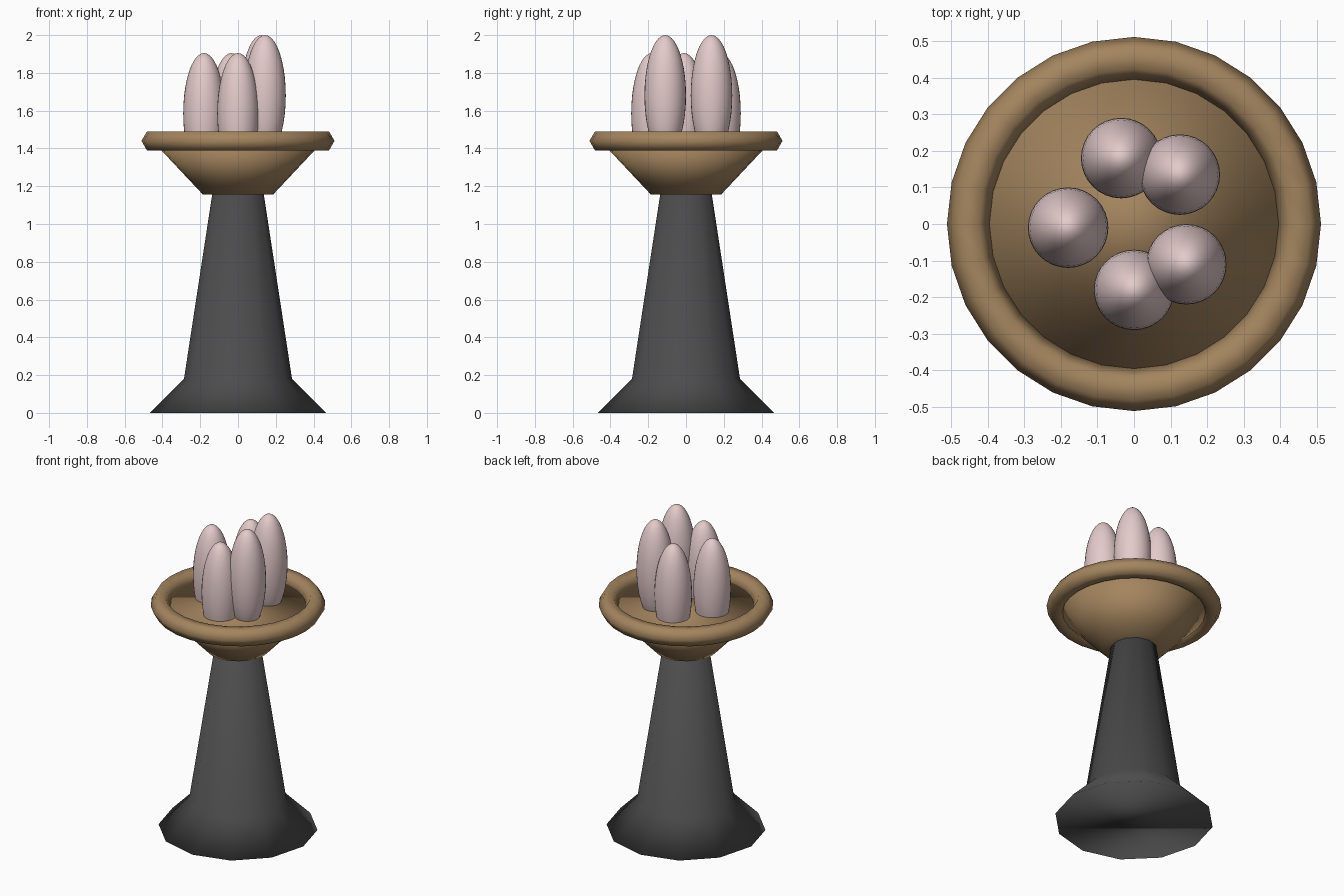
import bpy
import bmesh
import math
from mathutils import Matrix

if "Cube" in bpy.data.objects:
    bpy.data.objects.remove(bpy.data.objects["Cube"])


def material(name, rgb):
    mat = bpy.data.materials.new(name)
    mat.use_nodes = True
    colour = (*rgb, 1)
    mat.diffuse_color = colour
    bsdf = mat.node_tree.nodes["Principled BSDF"]
    bsdf.inputs["Base Color"].default_value = colour
    bsdf.inputs["Roughness"].default_value = 0.8
    return mat


def finish(name, bm, mat):
    bmesh.ops.recalc_face_normals(bm, faces=bm.faces)
    for face in bm.faces:
        face.smooth = True
    mesh = bpy.data.meshes.new(name)
    bm.to_mesh(mesh)
    bm.free()
    mesh.materials.append(mat)
    obj = bpy.data.objects.new(name, mesh)
    bpy.context.collection.objects.link(obj)
    return obj


def lathe(name, profile, sides, mat, closed=False):
    """Revolve (radius, height) points; cap both ends unless the profile is a loop."""
    bm = bmesh.new()
    rings = []
    for r, z in profile:
        angles = [math.tau * i / sides for i in range(sides)]
        rings.append([bm.verts.new((r * math.cos(a), r * math.sin(a), z)) for a in angles])
    pairs = list(zip(rings, rings[1:]))
    if closed:
        pairs.append((rings[-1], rings[0]))
    else:
        bm.faces.new(rings[0])
        bm.faces.new(rings[-1])
    for low, high in pairs:
        for i in range(sides):
            j = (i + 1) % sides
            bm.faces.new((low[i], low[j], high[j], high[i]))
    return finish(name, bm, mat)


def egg(name, x, y, top, mat):
    radius, half_height = 0.11, 0.32
    bm = bmesh.new()
    bmesh.ops.create_uvsphere(bm, u_segments=32, v_segments=20, radius=1)
    place = Matrix.Translation((x, y, top - half_height))
    bm.transform(place @ Matrix.Diagonal((radius, radius, half_height, 1)))
    return finish(name, bm, mat)


charcoal = material("charcoal", (0.072, 0.072, 0.072))
tan = material("tan_brown", (0.37, 0.235, 0.112))
pink = material("pale_pink", (0.77, 0.59, 0.59))

# Flared pedestal
lathe("pedestal", [(0.466, 0), (0.286, 0.18), (0.13, 1.2)], 12, charcoal)

# Tapered dish with a flat filled top
lathe("dish", [(0.185, 1.155), (0.453, 1.44)], 28, tan)

# Ring around the dish, hexagonal in section
section = [(0.453 + 0.058 * math.cos(math.tau * k / 6),
            1.44 + 0.058 * math.sin(math.tau * k / 6)) for k in range(6)]
lathe("dish_rim", section, 28, tan, closed=True)

# Cluster of tall eggs standing in the dish
spots = [(-0.18, -0.01, 1.905), (-0.035, 0.18, 1.905), (0, -0.18, 1.905),
         (0.125, 0.135, 2), (0.143, -0.11, 2)]
for n, (x, y, top) in enumerate(spots, 1):
    egg(f"egg_{n}", x, y, top, pink)
